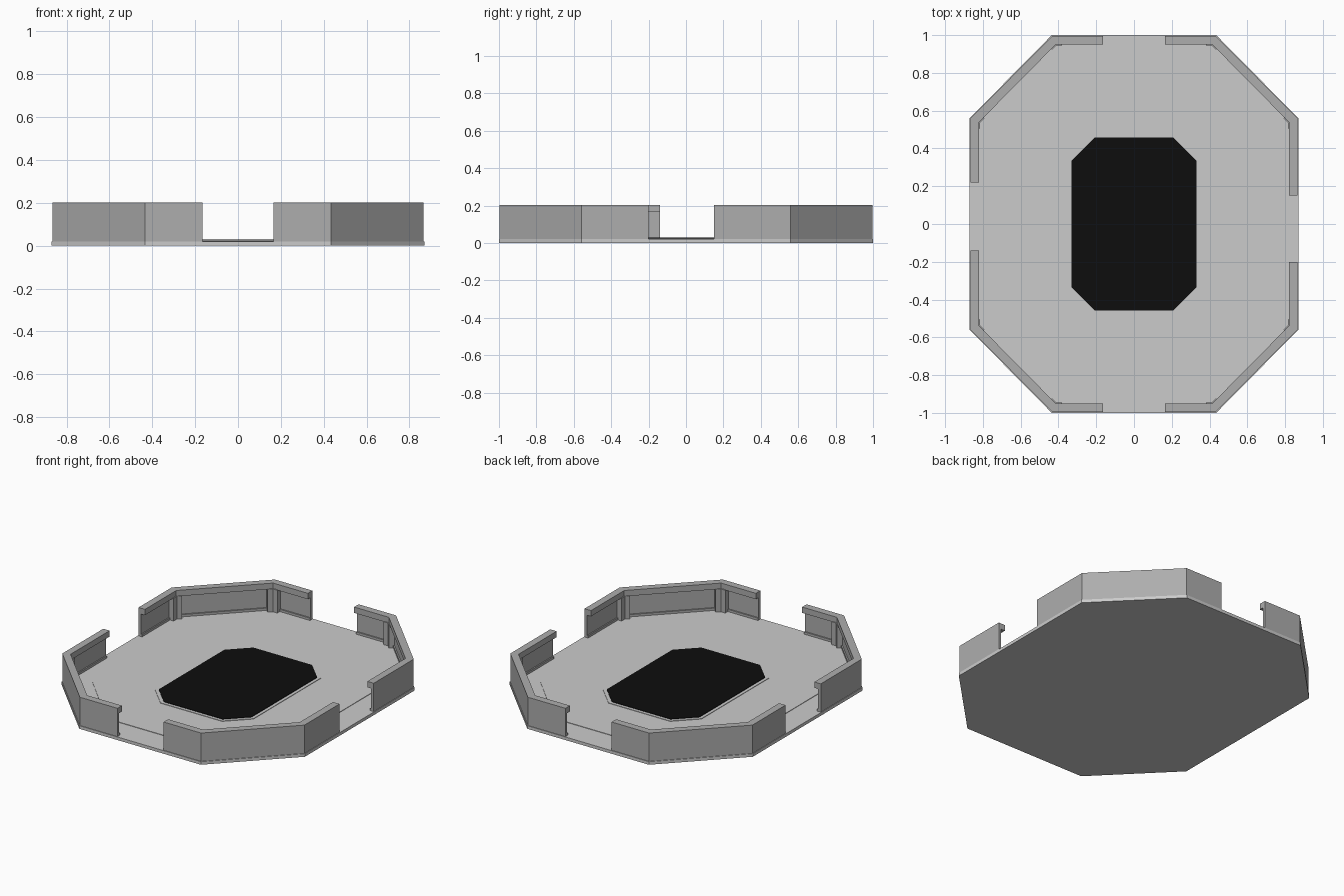
import bpy, bmesh
from mathutils import Vector

if "Cube" in bpy.data.objects:
    bpy.data.objects.remove(bpy.data.objects["Cube"])


def material(name, v):
    m = bpy.data.materials.new(name)
    m.diffuse_color = (v, v, v, 1)
    m.use_nodes = True
    m.node_tree.nodes["Principled BSDF"].inputs["Base Color"].default_value = m.diffuse_color
    return m


def finish(bm, name, mat=None):
    bmesh.ops.recalc_face_normals(bm, faces=bm.faces[:])
    me = bpy.data.meshes.new(name)
    bm.to_mesh(me)
    bm.free()
    ob = bpy.data.objects.new(name, me)
    bpy.context.collection.objects.link(ob)
    if mat:
        me.materials.append(mat)
    return ob


def octagon(name, hx, hy, cx, cy, z0, z1, mat=None):
    """Chamfered slab: half sizes hx, hy; corner points (cx, hy) and (hx, cy)."""
    pts = [(hx, -cy), (hx, cy), (cx, hy), (-cx, hy),
           (-hx, cy), (-hx, -cy), (-cx, -hy), (cx, -hy)]
    bm = bmesh.new()
    f = bm.faces.new([bm.verts.new((x, y, z0)) for x, y in pts])
    top = bmesh.ops.extrude_face_region(bm, geom=[f])["geom"]
    bmesh.ops.translate(bm, vec=(0, 0, z1 - z0),
                        verts=[v for v in top if isinstance(v, bmesh.types.BMVert)])
    return finish(bm, name, mat)


def sweep(name, path, profile, mat):
    """Sweep an (inset, z) outline along a plan path with mitred corners."""
    pts = [Vector(p) for p in path]
    normals = []
    for a, b in zip(pts, pts[1:]):
        d = (b - a).normalized()
        n = Vector((-d.y, d.x))
        normals.append(n if n.dot((a + b) / 2) < 0 else -n)
    bm = bmesh.new()
    rings = []
    for i, p in enumerate(pts):
        n0, n1 = normals[max(i - 1, 0)], normals[min(i, len(normals) - 1)]
        m = (n0 + n1) / (1 + n0.dot(n1))
        rings.append([bm.verts.new((*(p + m * t), z)) for t, z in profile])
    k = len(profile)
    for r, s in zip(rings, rings[1:]):
        for j in range(k):
            bm.faces.new((r[j], r[(j + 1) % k], s[(j + 1) % k], s[j]))
    bm.faces.new(rings[0])
    bm.faces.new(rings[-1])
    return finish(bm, name, mat)


HX, HY, CX, CY = 0.87, 1.0, 0.435, 0.56
wall_grey = material("wall_grey", 0.42)
black = material("black", 0.004)

# Floor: base slab, shallow inner step and black centre pad with border
octagon("base_plate", HX, HY, CX, CY, 0, 0.02)
octagon("inner_floor", 0.71, 0.83, 0.36, 0.47, 0.015, 0.023)
octagon("pad_border", 0.352, 0.477, 0.22, 0.345, 0.015, 0.026)
octagon("centre_pad", 0.332, 0.457, 0.21, 0.335, 0.015, 0.029, black)

# Walls: thin panel with overhanging rim and a small foot, one run per quadrant
wall_profile = [(0.004, 0.02), (0.004, 0.203), (0.05, 0.203), (0.05, 0.165),
                (0.022, 0.165), (0.022, 0.035), (0.03, 0.035), (0.03, 0.02)]
post_profile = [(0.015, 0.02), (0.015, 0.168), (0.056, 0.168), (0.056, 0.02)]
gap_ends = {(1, 1): 0.15, (1, -1): 0.20, (-1, 1): 0.22, (-1, -1): 0.14}
for (sx, sy), gap in gap_ends.items():
    label = ("back" if sy > 0 else "front") + ("_right" if sx > 0 else "_left")
    path = [Vector((sx * x, sy * y)) for x, y in
            ((HX, gap), (HX, CY), (CX, HY), (0.165, HY))]
    sweep(label + "_wall", path, wall_profile, wall_grey)
    # Posts folded around the inside of each corner
    for i in (1, 2):
        c = path[i]
        a = c + (path[i - 1] - c).normalized() * 0.055
        b = c + (path[i + 1] - c).normalized() * 0.055
        sweep(f"{label}_post_{i}", [a, c, b], post_profile, wall_grey)
